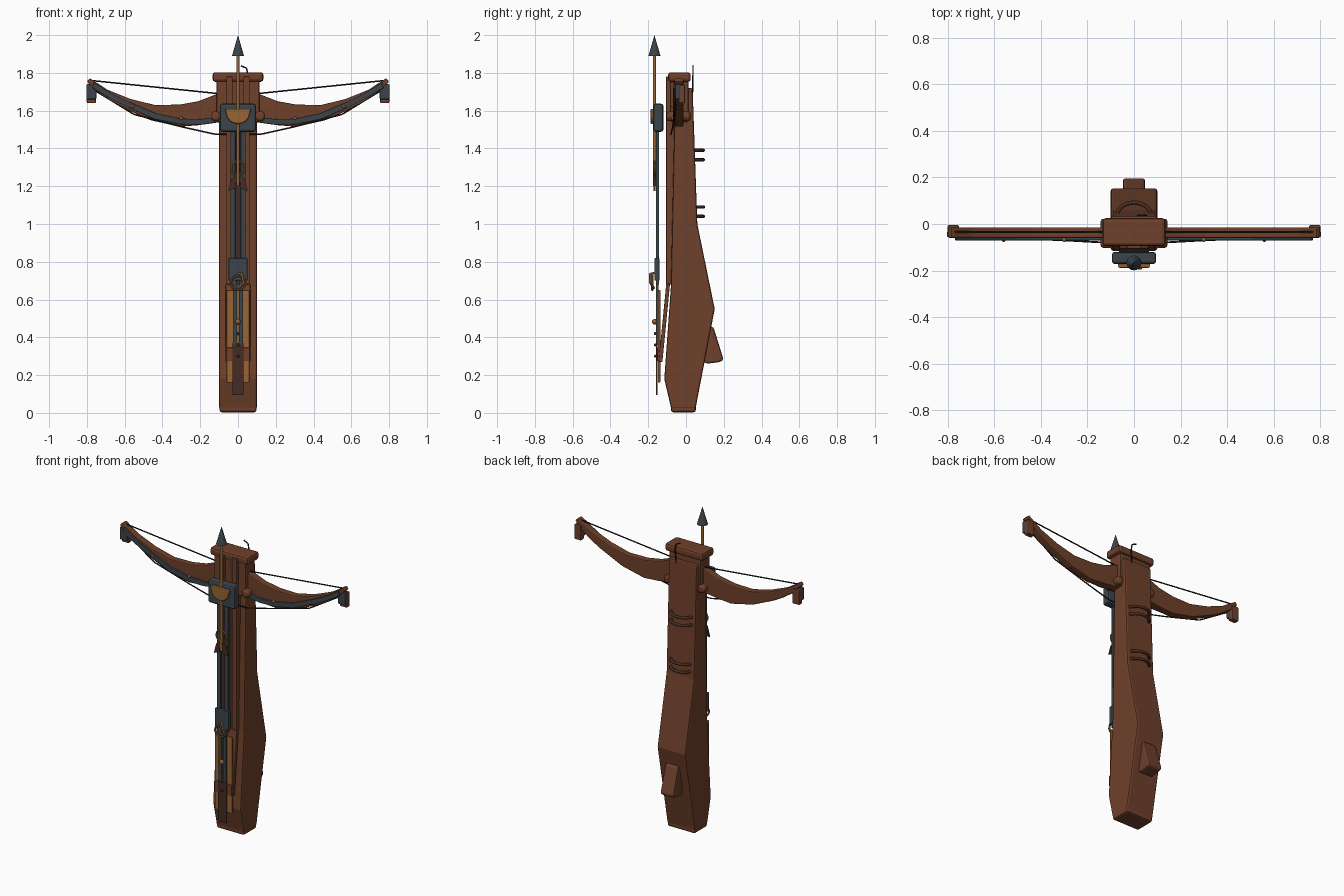
import bpy, bmesh, math
from mathutils import Vector

if "Cube" in bpy.data.objects:
    bpy.data.objects.remove(bpy.data.objects["Cube"])


def mat(name, c):
    m = bpy.data.materials.new(name)
    m.diffuse_color = (*c, 1)
    m.use_nodes = True
    m.node_tree.nodes["Principled BSDF"].inputs["Base Color"].default_value = m.diffuse_color
    return m


WOOD = mat("wood", (0.16, 0.052, 0.024))
DARK = mat("dark_wood", (0.06, 0.025, 0.016))
GOLD = mat("brass", (0.32, 0.13, 0.035))
STEEL = mat("steel", (0.045, 0.06, 0.07))
CORD = mat("cord", (0.02, 0.014, 0.012))


def finish(ob, m, bevel=0.0, segs=2):
    ob.data.materials.append(m)
    if bevel:
        b = ob.modifiers.new("bevel", "BEVEL")
        b.width, b.segments, b.limit_method = bevel, segs, "ANGLE"
    return ob


def prism(name, pts, a, b, axis, m, bevel=0.0):
    """Extrude a 2D outline: axis 'x' takes (y, z) points, axis 'y' takes (x, z)."""
    bm = bmesh.new()
    put = (lambda p, d: (d, p[0], p[1])) if axis == "x" else (lambda p, d: (p[0], d, p[1]))
    f = bm.faces.new([bm.verts.new(put(p, a)) for p in pts])
    r = bmesh.ops.extrude_face_region(bm, geom=[f])
    d = Vector((b - a, 0, 0)) if axis == "x" else Vector((0, b - a, 0))
    bmesh.ops.translate(bm, vec=d, verts=[v for v in r["geom"] if isinstance(v, bmesh.types.BMVert)])
    bmesh.ops.recalc_face_normals(bm, faces=bm.faces)
    me = bpy.data.meshes.new(name)
    bm.to_mesh(me)
    bm.free()
    ob = bpy.data.objects.new(name, me)
    bpy.context.collection.objects.link(ob)
    return finish(ob, m, bevel)


def box(name, x0, x1, y0, y1, z0, z1, m, bevel=0.0):
    return prism(name, [(x0, z0), (x1, z0), (x1, z1), (x0, z1)], y0, y1, "y", m, bevel)


def tube(name, pts, r, m, smooth=False):
    cu = bpy.data.curves.new(name, "CURVE")
    cu.dimensions, cu.bevel_depth, cu.bevel_resolution = "3D", r, 2
    cu.use_fill_caps = True
    if smooth:
        s = cu.splines.new("NURBS")
        s.use_endpoint_u, s.order_u = True, 3
    else:
        s = cu.splines.new("POLY")
    s.points.add(len(pts) - 1)
    for p, c in zip(s.points, pts):
        p.co = (*c, 1)
    ob = bpy.data.objects.new(name, cu)
    bpy.context.collection.objects.link(ob)
    return finish(ob, m)


def cone(name, r1, r2, loc, depth, m, rot=(0, 0, 0), bevel=0.0, n=16):
    bpy.ops.mesh.primitive_cone_add(vertices=n, radius1=r1, radius2=r2, depth=depth, location=loc, rotation=rot)
    ob = bpy.context.object
    ob.name = name
    bpy.ops.object.shade_smooth_by_angle()
    return finish(ob, m, bevel)


def ring(name, R, r, loc, m):
    bpy.ops.mesh.primitive_torus_add(major_radius=R, minor_radius=r, major_segments=32, minor_segments=8,
                                     location=loc, rotation=(math.pi / 2, 0, 0))
    ob = bpy.context.object
    ob.name = name
    bpy.ops.object.shade_smooth_by_angle()
    return finish(ob, m)


def ball(name, r, loc, m):
    bpy.ops.mesh.primitive_uv_sphere_add(segments=12, ring_count=8, radius=r, location=loc)
    bpy.context.object.name = name
    return finish(bpy.context.object, m)


# Stock, butt plate, head block and cap
prism("stock", [(-0.078, 0.02), (0.05, 0.02), (0.152, 0.55), (0.06, 1.0), (0.035, 1.72),
                (-0.058, 1.72), (-0.08, 0.67), (-0.115, 0.18)], -0.1, 0.1, "x", WOOD, 0.01)
box("butt_plate", -0.098, 0.098, -0.08, 0.052, 0.003, 0.05, WOOD, 0.012)
box("head_block", -0.113, 0.113, -0.085, 0.012, 1.54, 1.77, WOOD, 0.008)
box("head_cap", -0.135, 0.135, -0.095, 0.025, 1.753, 1.803, WOOD, 0.014)

# Bolt channel: a floor and two side rails on the front of the stock
prism("channel_floor", [(-0.085, 0.68), (-0.06, 0.68), (-0.05, 1.77), (-0.085, 1.77)], -0.035, 0.035, "x", DARK)
for s in (-1, 1):
    prism("channel_rail", [(-0.105, 0.68), (-0.06, 0.68), (-0.05, 1.78), (-0.105, 1.78)],
          min(s * 0.028, s * 0.062), max(s * 0.028, s * 0.062), "x", WOOD, 0.004)

# Bow limbs with steel facing, tips and pins, both sides
top = [(0.05, 1.72), (0.12, 1.685), (0.21, 1.65), (0.31, 1.632), (0.44, 1.63), (0.57, 1.662), (0.69, 1.71), (0.785, 1.772)]
low = [(0.80, 1.755), (0.76, 1.71), (0.69, 1.66), (0.62, 1.62), (0.465, 1.55), (0.31, 1.515), (0.21, 1.523), (0.05, 1.545)]
face = [(0.10, 1.54), (0.20, 1.525), (0.31, 1.528), (0.44, 1.555), (0.58, 1.615), (0.68, 1.665), (0.77, 1.72)]
for s in (-1, 1):
    flip = lambda ps: [(s * x, z) for x, z in ps]
    prism("limb", flip(top + low), -0.06, -0.014, "y", WOOD, 0.006)
    strip = face + [(x - 0.006, z + 0.03) for x, z in reversed(face)]
    prism("limb_steel_strip", flip(strip), -0.07, -0.055, "y", STEEL, 0.003)
    x0, x1 = sorted((s * 0.75, s * 0.803))
    box("tip_clamp", x0, x1, -0.057, -0.03, 1.66, 1.74, STEEL, 0.006)
    box("tip_block", x0 + 0.002, x1 - 0.002, -0.04, -0.005, 1.64, 1.735, WOOD, 0.006)
    cone("limb_pin", 0.026, 0.026, (s * 0.118, -0.04, 1.57), 0.125, WOOD, (math.pi / 2, 0, 0), 0.012)
    for x, z in ((0.56, 1.622), (0.3, 1.56)):
        ball("limb_rivet", 0.009, (s * x, -0.068, z), GOLD)

# Bowstring and lower cable
tube("bowstring", [(-0.78, -0.035, 1.76), (-0.1, -0.035, 1.69), (0.1, -0.035, 1.69), (0.78, -0.035, 1.76)], 0.004, CORD)
tube("lower_cable", [(-0.78, -0.05, 1.72), (-0.55, -0.06, 1.58), (-0.3, -0.07, 1.515), (-0.12, -0.08, 1.475), (0.12, -0.08, 1.475),
                     (0.3, -0.07, 1.515), (0.55, -0.06, 1.58), (0.78, -0.05, 1.72)], 0.004, CORD, True)

# Front bracket with brass shield
box("front_bracket", -0.095, 0.095, -0.172, -0.12, 1.488, 1.637, STEEL, 0.012)
arc = [(0.062 * math.cos(t), 1.585 - 0.055 * math.sin(t)) for t in [i * math.pi / 8 for i in range(9)]]
prism("brass_shield", arc + [(-0.07, 1.61), (0.07, 1.61)], -0.188, -0.165, "y", GOLD, 0.006)

# Bolt: shaft, head, vanes and ring
cone("bolt_shaft", 0.009, 0.009, (0, -0.167, 1.55), 0.7, GOLD)
cone("bolt_head", 0.032, 0.001, (0, -0.167, 1.943), 0.108, STEEL)
for s in (-1, 1):
    prism("bolt_vane", [(s * 0.006, 1.26), (s * 0.035, 1.24), (s * 0.052, 1.175), (s * 0.012, 1.19)], -0.172, -0.162, "y", DARK)
ring("bolt_ring", 0.036, 0.006, (0, -0.167, 1.295), GOLD)

# Long slide on the front: twin steel bars, carrier, ring and stud
box("slide_bed", -0.02, 0.02, -0.15, -0.144, 0.68, 1.5, DARK)
for s in (-1, 1):
    x0, x1 = sorted((s * 0.014, s * 0.04))
    box("slide_bar", x0, x1, -0.16, -0.142, 0.68, 1.5, STEEL, 0.003)
    x0, x1 = sorted((s * 0.006, s * 0.027))
    box("lower_slide_bar", x0, x1, -0.16, -0.146, 0.36, 0.7, STEEL, 0.002)
box("slide_carrier", -0.05, 0.05, -0.168, -0.14, 0.70, 0.82, STEEL, 0.006)
ring("carrier_ring", 0.038, 0.006, (0, -0.178, 0.688), GOLD)
tube("carrier_hook", [(0, -0.17, 0.66), (0.03, -0.19, 0.69), (0.02, -0.19, 0.735), (0, -0.17, 0.74)], 0.006, GOLD, True)
ball("slide_stud", 0.015, (0, -0.165, 0.483), GOLD)
for z in (0.3, 0.36, 0.42):
    ball("slide_rivet", 0.008, (0, -0.162, z), DARK)

# Brass lever plate, slanted wooden lever and dark tongue
box("lever_plate", -0.06, 0.06, -0.148, -0.136, 0.16, 0.65, GOLD, 0.003)
prism("slanted_lever", [(-0.105, 0.68), (-0.085, 0.68), (-0.125, 0.27), (-0.145, 0.27)], -0.065, 0.065, "x", WOOD, 0.003)
box("lever_band", -0.062, 0.062, -0.153, -0.134, 0.275, 0.345, WOOD, 0.003)
box("lever_tongue", -0.03, 0.03, -0.16, -0.15, 0.095, 0.37, DARK, 0.003)

# Rear grip wedge, carry loops and top hook
prism("rear_wedge", [(0.07, 0.46), (0.145, 0.455), (0.198, 0.285), (0.185, 0.27), (0.11, 0.26), (0.07, 0.29)],
      -0.047, 0.047, "x", WOOD, 0.01)
for z in (1.04, 1.09, 1.34, 1.39):
    pts = [(0.075 * math.cos(t), 0.03 + 0.062 * math.sin(t), z) for t in [i * math.pi / 16 for i in range(17)]]
    tube("rear_loop", pts, 0.009, DARK)
tube("top_hook", [(0.045, 0.035, 1.70), (0.052, 0.037, 1.79), (0.045, 0.037, 1.825), (0.015, 0.037, 1.838)], 0.004, CORD, True)
